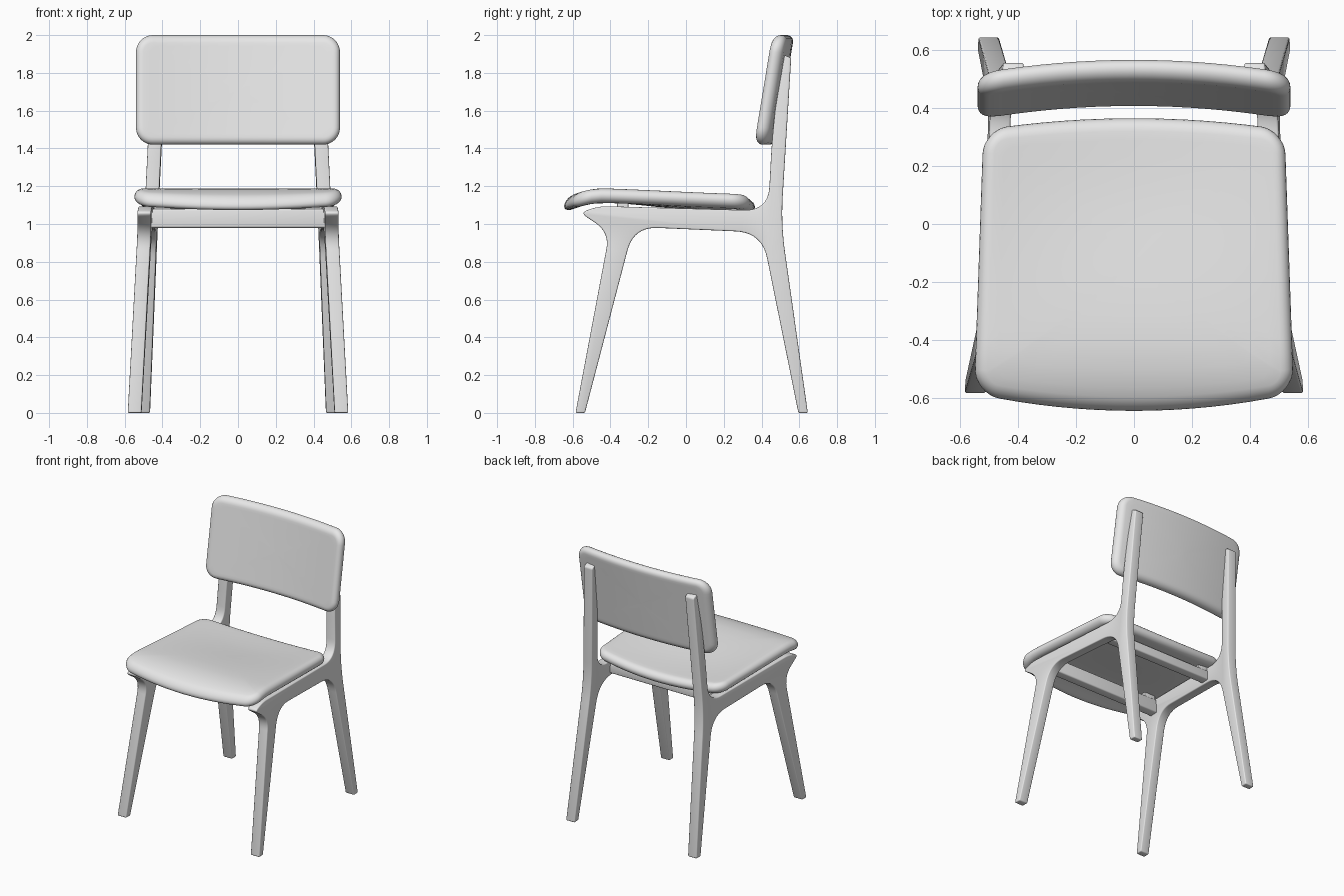
import bpy, bmesh, math
from mathutils import Vector

cube = bpy.data.objects.get("Cube")
if cube:
    bpy.data.objects.remove(cube, do_unlink=True)

COLOUR = (0.8, 0.8, 0.8, 1.0)
grey = bpy.data.materials.new("light_grey")
grey.use_nodes = True
grey.diffuse_color = COLOUR
grey.node_tree.nodes["Principled BSDF"].inputs["Base Color"].default_value = COLOUR


def finish(name, bm, bevel=0.0, mirror=False):
    """Turn a bmesh into a shaded object with optional bevel and mirror."""
    bmesh.ops.recalc_face_normals(bm, faces=bm.faces)
    mesh = bpy.data.meshes.new(name)
    bm.to_mesh(mesh)
    bm.free()
    mesh.materials.append(grey)
    obj = bpy.data.objects.new(name, mesh)
    bpy.context.collection.objects.link(obj)
    bpy.ops.object.select_all(action='DESELECT')
    obj.select_set(True)
    bpy.context.view_layer.objects.active = obj
    if bevel:
        mod = obj.modifiers.new("soft_edges", 'BEVEL')
        mod.width = bevel
        mod.segments = 3
        mod.limit_method = 'ANGLE'
        mod.angle_limit = math.radians(40)
        bpy.ops.object.modifier_apply(modifier=mod.name)
    bpy.ops.object.shade_smooth_by_angle(angle=math.radians(35))
    if mirror:
        obj.modifiers.new("other_side", 'MIRROR')
    return obj


def rounded_outline(w, l, r, arc=8, side=14):
    """Rounded rectangle with evenly divided straight sides."""
    pts = []
    corners = [(w - r, l - r), (r - w, l - r), (r - w, r - l), (w - r, r - l)]
    for i, (cx, cy) in enumerate(corners):
        for k in range(arc + 1):
            a = (i + k / arc) * math.pi / 2
            pts.append(Vector((cx + r * math.cos(a), cy + r * math.sin(a))))
        nx, ny = corners[(i + 1) % 4]
        a = (i + 1) * math.pi / 2
        end = Vector((nx + r * math.cos(a), ny + r * math.sin(a)))
        start = pts[-1].copy()
        pts += [start.lerp(end, k / side) for k in range(1, side)]
    return pts


def cushion(name, w, l, radius, half, rim, bend):
    """Padded panel with a rounded rim, shaped by the bend function."""
    scales = [0.04, 0.2, 0.4, 0.6, 0.8, 0.93]
    rings = [(s, rim, -half) for s in scales]
    for k in range(11):
        a = math.pi * (k / 10 - 0.5)
        rings.append((1, rim * (1 - math.cos(a)), half * math.sin(a)))
    rings += [(s, rim, half) for s in reversed(scales)]
    bm = bmesh.new()
    loops = []
    for s, inset, h in rings:
        outline = rounded_outline(w - inset, l - inset, radius - inset)
        loops.append([bm.verts.new(bend(p.x * s, p.y * s, h)) for p in outline])
    n = len(loops[0])
    for a, b in zip(loops, loops[1:]):
        for i in range(n):
            j = (i + 1) % n
            bm.faces.new((a[i], a[j], b[j], b[i]))
    bm.faces.new(loops[0])
    bm.faces.new(loops[-1])
    return finish(name, bm)


def seat_bend(x, v, h):
    u, t = x / 0.535, v / 0.455
    y = v - 0.13 + (0.05 * t - 0.01 * t * t) * (1 - u * u)
    z = 1.15 - 0.035 * (y + 0.42)
    if y < -0.42:
        z -= 1.25 * (y + 0.42) ** 2
    dish = min(max((y + 0.4) / 0.6, 0), 1)
    dish = dish * dish * (3 - 2 * dish)
    z -= 0.033 * dish * (1 - u * u)
    return (x * (0.993 - 0.065 * y), y, z + h)


def back_bend(x, v, h):
    y = 0.487 + 0.165 * v - 0.047 * (x / 0.54) ** 2
    return (x, y + h, 1.71 + v)


def fillet(corners, steps=10):
    """Round each (y, z, reach) corner with a quadratic curve."""
    pts = []
    for i, (y, z, r) in enumerate(corners):
        p = Vector((y, z))
        if not r:
            pts.append(p)
            continue
        before = Vector(corners[i - 1][:2])
        after = Vector(corners[(i + 1) % len(corners)][:2])
        a = p + (before - p).normalized() * r
        b = p + (after - p).normalized() * r
        for k in range(steps + 1):
            t = k / steps
            pts.append(a.lerp(p, t).lerp(p.lerp(b, t), t))
    return pts


def box(name, centre, size, bevel, mirror=False):
    bm = bmesh.new()
    bmesh.ops.create_cube(bm, size=1)
    for v in bm.verts:
        v.co = Vector(centre) + Vector([a * b for a, b in zip(v.co, size)])
    return finish(name, bm, bevel, mirror)


# Padded seat and curved backrest
cushion("seat", 0.535, 0.455, 0.085, 0.038, 0.042, seat_bend)
cushion("backrest", 0.54, 0.29, 0.09, 0.038, 0.04, back_bend)

# Side frames: front leg, rail, rear leg and upright in one leaning profile
PROFILE = [
    (-0.585, 0, 0), (-0.405, 0.955, 0.09), (-0.56, 1.06, 0.04),
    (-0.46, 1.095, 0.05), (0.435, 1.07, 0.13), (0.455, 1.45, 0.12),
    (0.505, 1.9, 0.015), (0.557, 1.88, 0.015), (0.503, 1.0, 0.15),
    (0.645, 0, 0), (0.595, 0, 0), (0.402, 0.955, 0.14),
    (-0.277, 0.985, 0.13), (-0.535, 0, 0),
]
bm = bmesh.new()
face = bm.faces.new([bm.verts.new((-0.036, p.x, p.y)) for p in fillet(PROFILE)])
extruded = bmesh.ops.extrude_face_region(bm, geom=[face])["geom"]
for v in extruded:
    if isinstance(v, bmesh.types.BMVert):
        v.co.x = 0.036
for v in bm.verts:
    v.co.x += 0.503 + 0.038 * (0.6 - v.co.y) - 0.047 * v.co.z
finish("side_frames", bm, 0.012, mirror=True)

# Cross rails under the seat with small spacer blocks
for label, y, half, top in (("front", -0.335, 0.47, 1.08), ("rear", 0.24, 0.45, 1.05)):
    box(label + "_cross_rail", (0, y, (top + 0.98) / 2),
        (2 * half, 0.07, top - 0.98), 0.01)
    box(label + "_seat_spacers", (0.4, y, (top + 1.11) / 2),
        (0.09, 0.06, 1.13 - top), 0.004, mirror=True)
